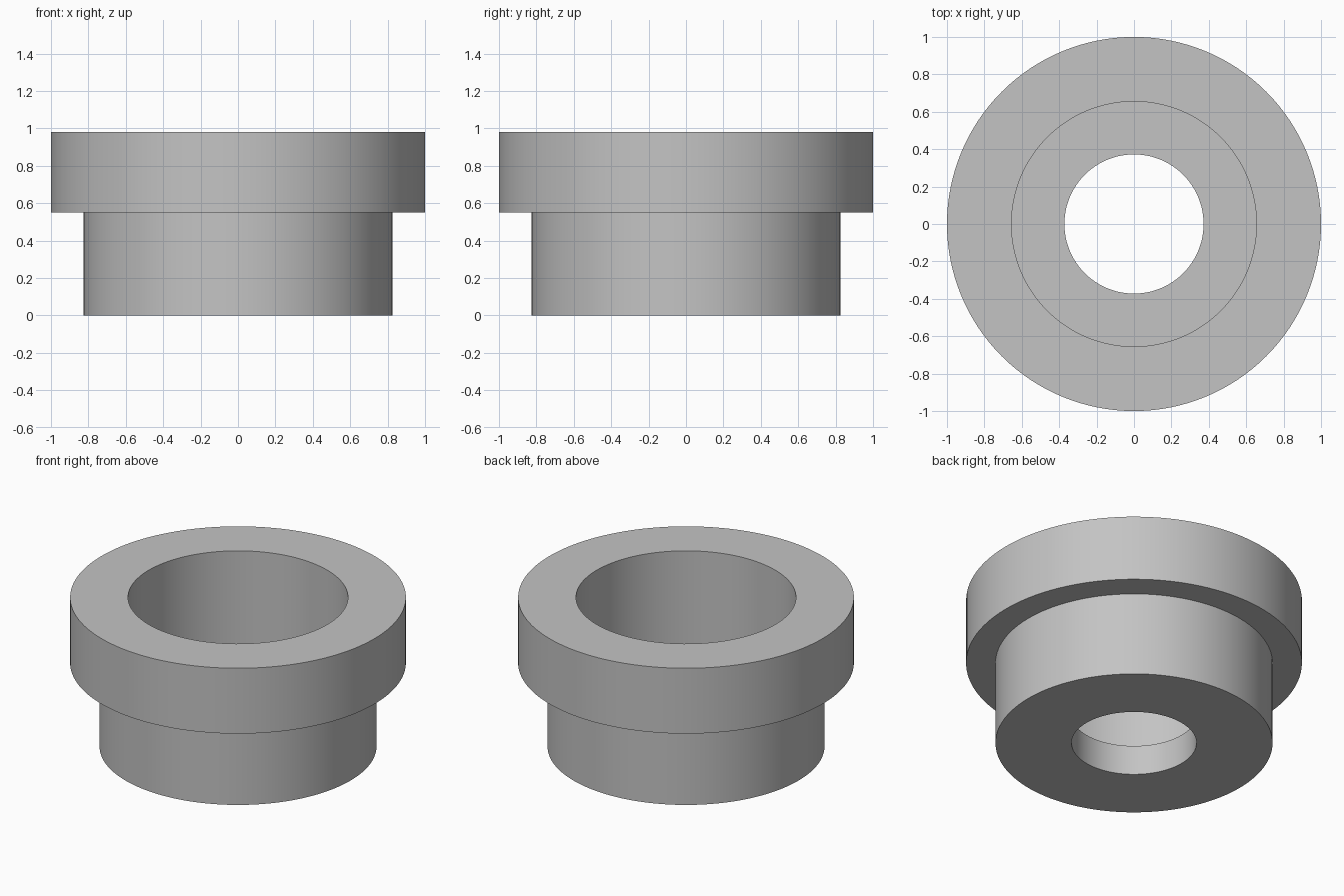
import bpy
import bmesh
from math import radians, tau

cube = bpy.data.objects.get("Cube")
if cube:
    bpy.data.objects.remove(cube, do_unlink=True)

# Plain grey finish
grey = bpy.data.materials.new("plain_grey")
grey.use_nodes = True
colour = (0.55, 0.55, 0.55, 1)
grey.diffuse_color = colour
grey.node_tree.nodes["Principled BSDF"].inputs["Base Color"].default_value = colour

# Main dimensions
SEGMENTS = 128
flange_radius, body_radius = 1.0, 0.825
bore_radius, hole_radius = 0.655, 0.372
height, shoulder_z, bore_floor_z = 0.98, 0.55, 0.195

# Cross-section of the bushing: (radius, height), outside then inside
profile = [
    (hole_radius, 0), (body_radius, 0),
    (body_radius, shoulder_z), (flange_radius, shoulder_z),
    (flange_radius, height), (bore_radius, height),
    (bore_radius, bore_floor_z), (hole_radius, bore_floor_z),
]

# Flanged bushing turned around the vertical axis
bm = bmesh.new()
verts = [bm.verts.new((r, 0, z)) for r, z in profile]
edges = [bm.edges.new((a, b)) for a, b in zip(verts, verts[1:] + verts[:1])]
bmesh.ops.spin(bm, geom=verts + edges, cent=(0, 0, 0), axis=(0, 0, 1),
               angle=tau, steps=SEGMENTS, use_merge=False)
bmesh.ops.remove_doubles(bm, verts=bm.verts, dist=0.0001)
bmesh.ops.recalc_face_normals(bm, faces=bm.faces)
mesh = bpy.data.meshes.new("flanged_bushing")
bm.to_mesh(mesh)
bm.free()
mesh.materials.append(grey)

bushing = bpy.data.objects.new("flanged_bushing", mesh)
bpy.context.collection.objects.link(bushing)

# Smooth round walls with crisp rims
bpy.ops.object.select_all(action="DESELECT")
bushing.select_set(True)
bpy.context.view_layer.objects.active = bushing
bpy.ops.object.shade_smooth_by_angle(angle=radians(30))
